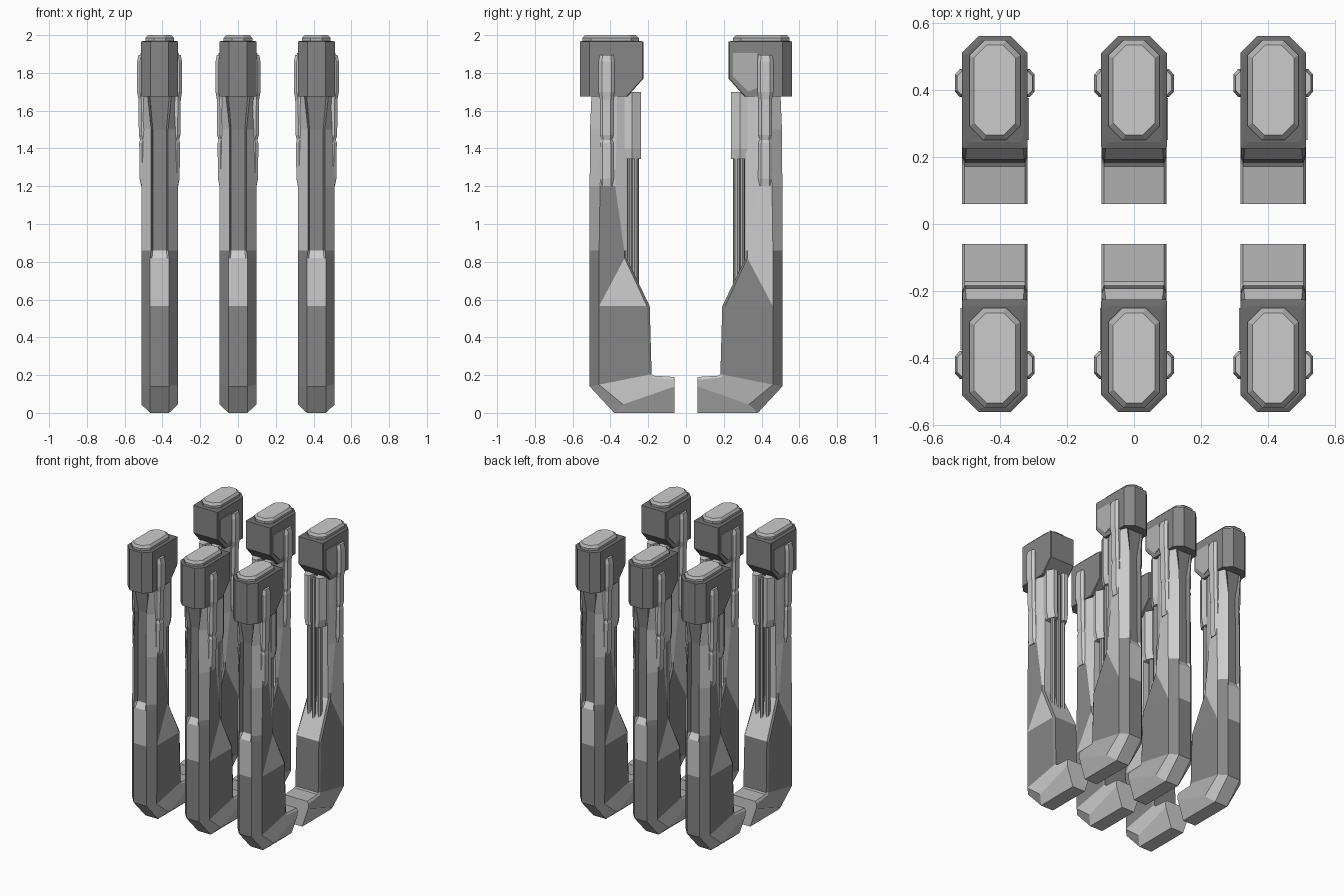
import bpy, bmesh, math
from mathutils import Vector

if "Cube" in bpy.data.objects:
    bpy.data.objects.remove(bpy.data.objects["Cube"])

# Grey tones used on the armour plates: light, mid, dark, darkest
TONES = []
for name, v in (("light_grey", .8), ("mid_grey", .45), ("dark_grey", .24), ("deep_grey", .15)):
    m = bpy.data.materials.new(name)
    m.diffuse_color = (v, v, v, 1)
    m.use_nodes = True
    m.node_tree.nodes["Principled BSDF"].inputs["Base Color"].default_value = m.diffuse_color
    TONES.append(m)
LIGHT, MID, DARK, DEEP = range(4)


def make_mesh(name, bm):
    bmesh.ops.remove_doubles(bm, verts=bm.verts, dist=1e-5)
    bmesh.ops.recalc_face_normals(bm, faces=bm.faces)
    me = bpy.data.meshes.new(name)
    for m in TONES:
        me.materials.append(m)
    bm.to_mesh(me)
    bm.free()
    return me


def loft(bm, rings, tone=lambda k, i: LIGHT):
    """Bridge closed rings and cap the ends; a tone pair splits a quad in two."""
    vs = [[bm.verts.new(p) for p in r] for r in rings]
    n = len(vs[0])
    for k, (a, b) in enumerate(zip(vs, vs[1:])):
        for i in range(n):
            j = (i + 1) % n
            t = tone(k, i)
            if isinstance(t, int):
                bm.faces.new((a[i], a[j], b[j], b[i])).material_index = t
            elif i < n // 2:
                bm.faces.new((a[i], a[j], b[i])).material_index = t[0]
                bm.faces.new((a[j], b[j], b[i])).material_index = t[1]
            else:
                bm.faces.new((a[i], a[j], b[j])).material_index = t[0]
                bm.faces.new((a[i], b[j], b[i])).material_index = t[1]
    for k, r in ((0, vs[0]), (len(vs) - 2, vs[-1])):
        bm.faces.new(r).material_index = tone(k, -1)


def body_ring(inner, outer, wi, w, wo, ci, co, groove):
    """Chamfered section between an inner and an outer (y, z) point."""
    i, o = Vector(inner), Vector(outer)
    d = (o - i).normalized()
    half = [(wi, i), (w, i + d * ci), (.097, o - d * co), (wo, o),
            (wo * 0.8, o - d * groove)]
    pts = [(x, p.x, p.y) for x, p in half]
    return pts + [(-x, y, z) for x, y, z in reversed(pts)]


def oct_ring(z, hw, y0, y1, c0, c1):
    """Octagon in plan with separate corner cuts at its two ends."""
    half = [(hw - c0, y0), (hw, y0 + c0), (hw, y1 - c1), (hw - c1, y1)]
    return [(x, y, z) for x, y in half] + [(-x, y, z) for x, y in reversed(half)]


def leg_tone(k, i):
    side = {1: 1, 7: -1}.get(i, 0)
    outer = i in (3, 4, 5)
    if k < 2:                                    # foot
        return MID if side > 0 or i == 9 else LIGHT
    if k == 2:                                   # lower shin
        return DARK
    if k in (3, 4):                              # shoulder slope
        if side and k == 3:
            return (DARK, LIGHT) if side > 0 else (LIGHT, DARK)
        return LIGHT if outer or i == 9 or side > 0 else DARK
    if outer:                                    # groove
        return DARK
    if k == 5 and i == 6:
        return MID
    if k == 5 and side < 0:
        return DARK
    return LIGHT


# Leg with foot, bend, shoulder slope and grooved outer face
bm = bmesh.new()
loft(bm, [body_ring(*r) for r in (
    ((.06, .19), (.06, 0), .09, .097, .05, .015, .14, 0),
    ((.172, .197), (.38, 0), .09, .097, .05, .015, .065, 0),
    ((.182, .205), (.51, .14), .09, .097, .05, .015, .05, 0),
    ((.192, .565), (.51, .565), .088, .097, .05, .015, .05, 0),
    ((.315, .82), (.51, .82), .075, .088, .05, .01, .05, 0),
    ((.315, .86), (.51, .86), .075, .088, .045, .012, .05, .025),
    ((.315, 1.2), (.51, 1.2), .07, .09, .045, .06, .055, .028),
    ((.315, 1.5), (.508, 1.5), .07, .09, .045, .05, .07, .03),
    ((.315, 1.69), (.50, 1.69), .07, .09, .065, .05, .075, .0))], leg_tone)
leg = make_mesh("leg", bm)

# Head block with undercut inner edge
bm = bmesh.new()
loft(bm, [oct_ring(*r) for r in (
    (1.675, .098, .31, .56, .005, .05),
    (1.77, .098, .225, .56, .005, .05),
    (1.965, .098, .225, .56, .005, .05),
    (1.97, .085, .245, .548, .012, .045))],
    lambda k, i: DEEP if k == 2 else DARK)
head = make_mesh("head", bm)

# Raised cap
bm = bmesh.new()
loft(bm, [oct_ring(*r) for r in (
    (1.96, .076, .25, .548, .042, .045),
    (1.985, .076, .25, .548, .042, .045),
    (2.0, .062, .265, .533, .036, .038))],
    lambda k, i: LIGHT if i < 0 else MID)
cap = make_mesh("cap", bm)


# Side rails: lower thin segment, upper thick segment, on both flanks
def rail(bm, side, rows):
    loft(bm, [[(side * .07, .42 - h, z), (side * (x - .015), .42 - h, z),
               (side * x, .42 - h * .6, z), (side * x, .42 + h * .6, z),
               (side * (x - .015), .42 + h, z), (side * .07, .42 + h, z)]
              for z, x, h in rows])


bm = bmesh.new()
for s in (-1, 1):
    rail(bm, s, ((1.2, .098, .038), (1.24, .106, .038), (1.43, .108, .036), (1.45, .102, .032)))
    rail(bm, s, ((1.44, .102, .030), (1.47, .110, .036), (1.66, .112, .036),
                 (1.70, .119, .042), (1.86, .119, .042), (1.895, .112, .036)))
rails = make_mesh("side_rails", bm)

# Thin five-sided access plate on one flank of the head
bm = bmesh.new()
plate = [(.25, 1.78), (.25, 1.905), (.375, 1.905), (.375, 1.72), (.33, 1.70)]
loft(bm, [[(x, y, z) for y, z in plate] for x in (.09, .102)], lambda k, i: MID)
panel = make_mesh("head_panel", bm)

# Paired sleeve halves with a centre slot
bm = bmesh.new()
for s in (-1, 1):
    section = [(.018, .25), (.03, .238), (.058, .238), (.084, .285), (.075, .325), (.018, .325)]
    loft(bm, [[(s * x * k, y, z) for x, y in section]
              for z, k in ((1.345, .85), (1.40, 1), (1.70, 1))])
sleeve = make_mesh("piston_sleeve", bm)

# Piston rods running from the sleeve down into the shoulder slope
bm = bmesh.new()
for x, y, r, z0 in ((-.042, .272, .016, .69), (0, .262, .014, .68),
                    (.042, .272, .016, .69), (-.02, .298, .014, .74), (.02, .298, .014, .74)):
    loft(bm, [[(x + r * math.cos(a * math.pi / 4), y + r * math.sin(a * math.pi / 4), z)
               for a in range(8)] for z in (z0, 1.68)], lambda k, i: MID)
rods = make_mesh("piston_rods", bm)

# Two facing rows of three pillars; the front row is turned half a circle
for row, angle in (("back", 0), ("front", math.pi)):
    for n, x in enumerate((-.415, 0, .415)):
        for me in (leg, head, cap, rails, panel, sleeve, rods):
            ob = bpy.data.objects.new(f"{row}_{n + 1}_{me.name}", me)
            ob.location.x = x
            ob.rotation_euler.z = angle
            bpy.context.collection.objects.link(ob)
